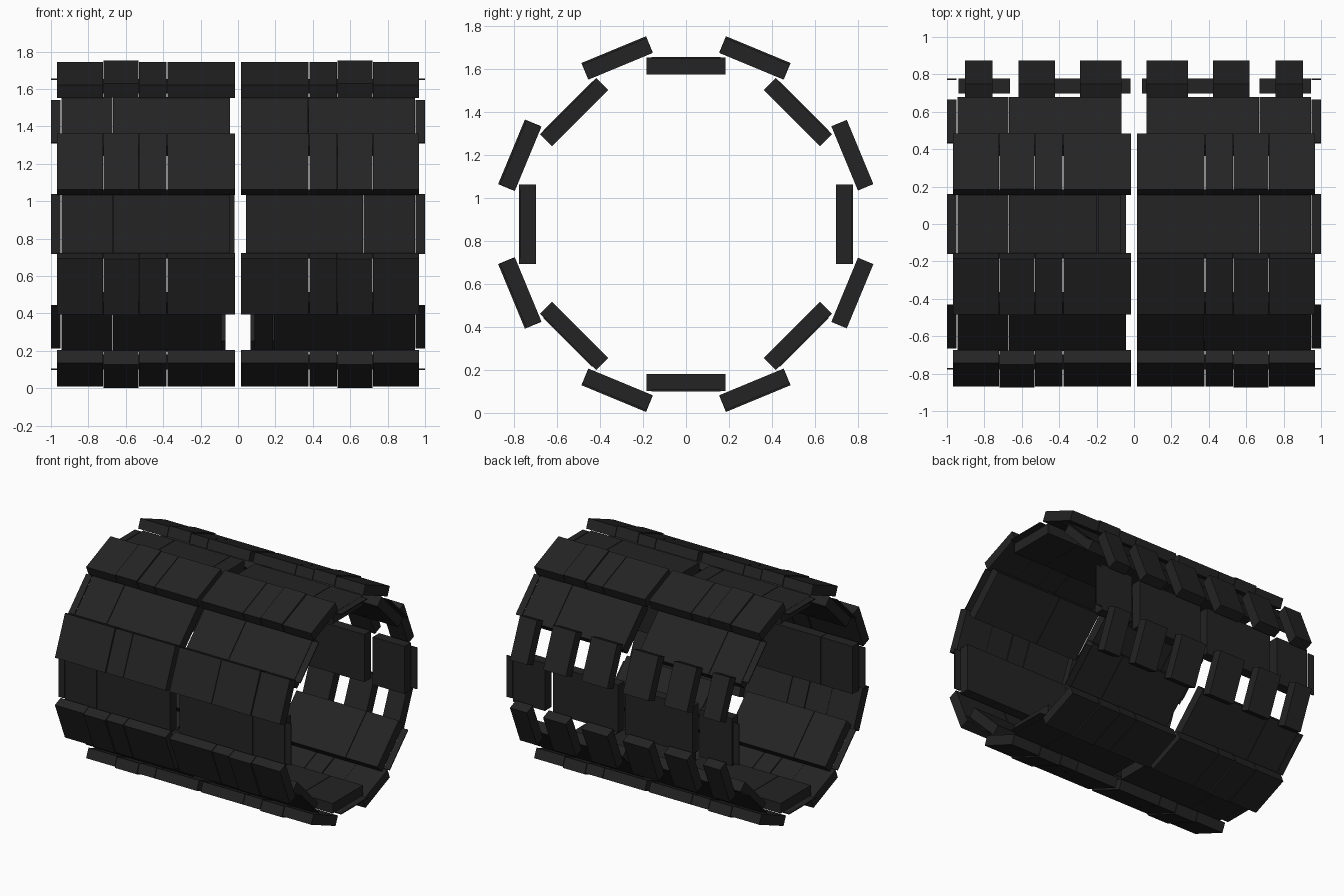
import bpy
from math import radians, cos, sin

if "Cube" in bpy.data.objects:
    bpy.data.objects.remove(bpy.data.objects["Cube"])

CZ = 0.878          # height of the drum axis
GAP = 0.002         # half of the seam between neighbouring slabs

black = bpy.data.materials.new("black_plastic")
black.diffuse_color = (0.017, 0.017, 0.017, 1)
black.use_nodes = True
black.node_tree.nodes["Principled BSDF"].inputs["Base Color"].default_value = black.diffuse_color


def slab(name, x0, x1, r0, r1, width, angle):
    """Flat slab from x0 to x1, radius r0 to r1; angle 0 is back, 90 is top."""
    a, r = radians(angle), (r0 + r1) / 2
    bpy.ops.mesh.primitive_cube_add(
        size=1, location=((x0 + x1) / 2, r * cos(a), CZ + r * sin(a)), rotation=(a, 0, 0))
    ob = bpy.context.object
    ob.name = name
    ob.scale = (x1 - x0, r1 - r0, width)
    bpy.ops.object.transform_apply(location=False, rotation=False, scale=True)
    ob.data.materials.append(black)


def row(name, spans, r0, r1, width, angle):
    for x0, x1 in spans:
        slab(name, x0 + GAP, x1 - GAP, r0, r1, width, angle)


def mirrored(spans):
    return spans + [(-b, -a) for a, b in spans]


# Inner ring: eight flat rows of slabs, split at the middle
inner = {
    0: [(-0.94, -0.66), (-0.60, -0.016), (0.04, 0.60), (0.668, 0.947)],
    45: mirrored([(0.065, 0.67), (0.67, 0.947)]),
    90: [(-0.947, -0.67), (-0.67, -0.195), (-0.195, -0.07), (0.013, 0.67), (0.67, 0.947)],
    135: [(-0.947, -0.67), (-0.67, -0.04), (0.013, 0.375), (0.375, 0.947)],
    180: mirrored([(0.04, 0.67), (0.67, 0.947)]),
    225: [(-0.947, -0.67), (-0.67, -0.085), (0.085, 0.19), (0.19, 0.947)],
    270: mirrored([(0.04, 0.67), (0.67, 0.947)]),
    315: mirrored([(0.065, 0.67), (0.67, 0.947)]),
}
for angle, spans in inner.items():
    row("inner_slab", spans, 0.698, 0.777, 0.37, angle)
    # Thin lips at both ends of every inner row
    row("end_lip", mirrored([(0.947, 1.002)]), 0.771, 0.779, 0.322, angle)

# Outer ring: rows between the inner ones
for k in range(8):
    angle = 22.5 + 45 * k
    if k in (0, 7):
        # Separate blocks with openings on the back
        blocks = mirrored([(0.065, 0.29), (0.42, 0.62), (0.755, 0.905)])
        row("back_block", blocks, 0.800, 0.878, 0.324, angle)
    else:
        row("outer_slab", mirrored([(0.015, 0.38), (0.38, 0.53), (0.72, 0.97)]),
            0.796, 0.872, 0.324, angle)
        row("raised_slab", mirrored([(0.53, 0.72)]), 0.800, 0.880, 0.326, angle)
